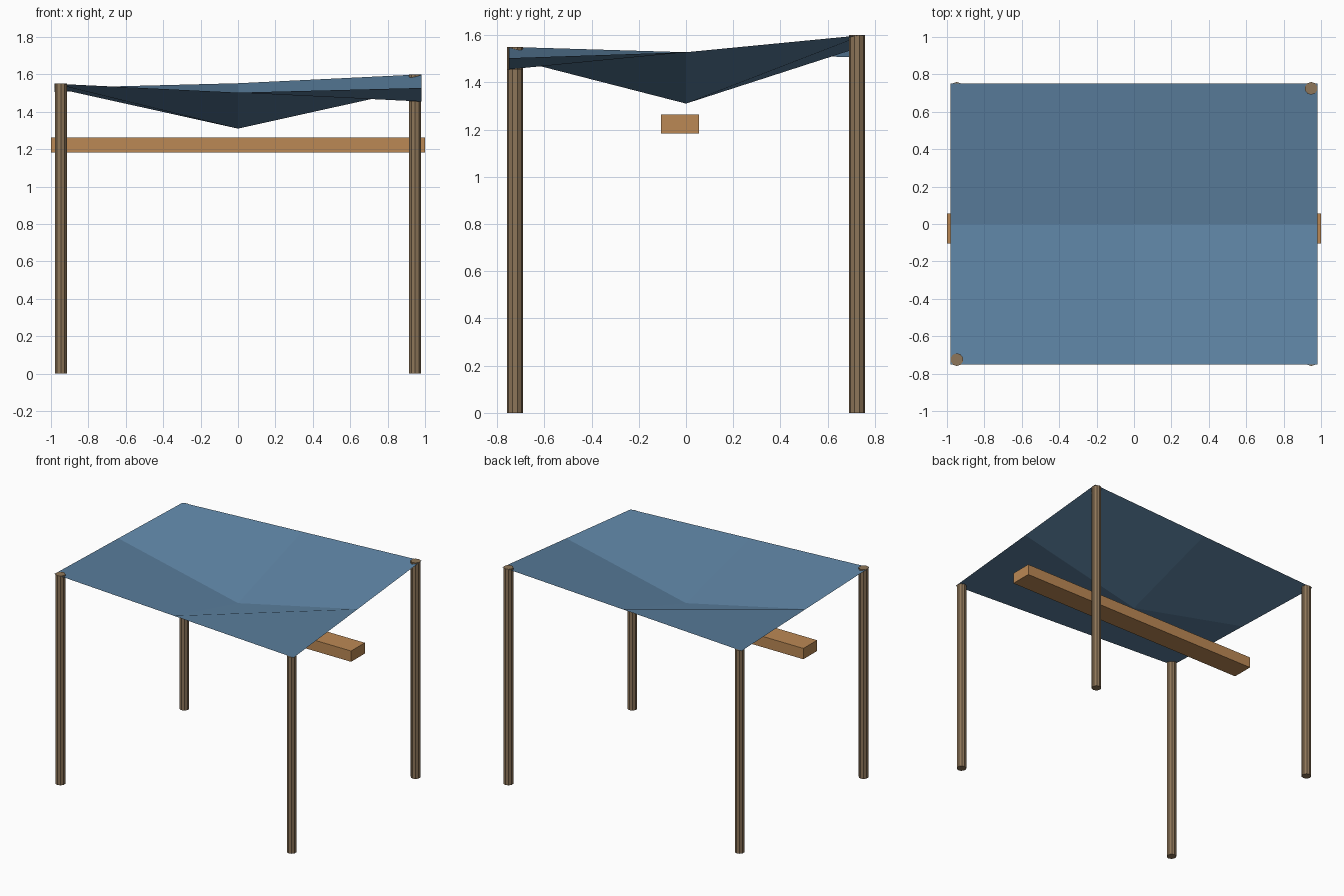
import bpy

if "Cube" in bpy.data.objects:
    bpy.data.objects.remove(bpy.data.objects["Cube"])


def material(name, rgb):
    m = bpy.data.materials.new(name)
    m.diffuse_color = (*rgb, 1)
    m.use_nodes = True
    m.node_tree.nodes["Principled BSDF"].inputs["Base Color"].default_value = m.diffuse_color
    return m


cloth = material("blue_cloth", (0.115, 0.235, 0.38))
pole = material("pole_wood", (0.27, 0.18, 0.10))
plank = material("plank_wood", (0.50, 0.25, 0.09))

# Corner heights keyed by (x side, y side)
corners = {(-1, -1): 1.55, (1, -1): 1.455, (-1, 1): 1.505, (1, 1): 1.60}

# Sagging canopy: 2 x 2 grid, edges straight between corners, middle hangs low
bpy.ops.mesh.primitive_grid_add(x_subdivisions=2, y_subdivisions=2, size=2)
canopy = bpy.context.object
canopy.name = "canopy"
canopy.data.materials.append(cloth)
for v in canopy.data.vertices:
    x, y = v.co.x, v.co.y
    z = sum(h * (1 + sx * x) * (1 + sy * y) / 4 for (sx, sy), h in corners.items())
    if abs(x) < 0.1 and abs(y) < 0.1:
        z = 1.31
    v.co = (x * 0.98, y * 0.75, z)

# Four posts, one under each canopy corner
for (sx, sy), h in corners.items():
    bpy.ops.mesh.primitive_cylinder_add(vertices=10, radius=0.034, depth=h,
                                        location=(sx * 0.947, sy * 0.725, h / 2))
    post = bpy.context.object
    post.name = ("front" if sy < 0 else "back") + ("_left" if sx < 0 else "_right") + "_post"
    post.data.materials.append(pole)

# Long beam under the canopy
bpy.ops.mesh.primitive_cube_add(size=1, location=(0, -0.025, 1.223))
beam = bpy.context.object
beam.name = "beam"
beam.scale = (2.0, 0.16, 0.08)
bpy.ops.object.transform_apply(location=False, rotation=False, scale=True)
beam.data.materials.append(plank)
